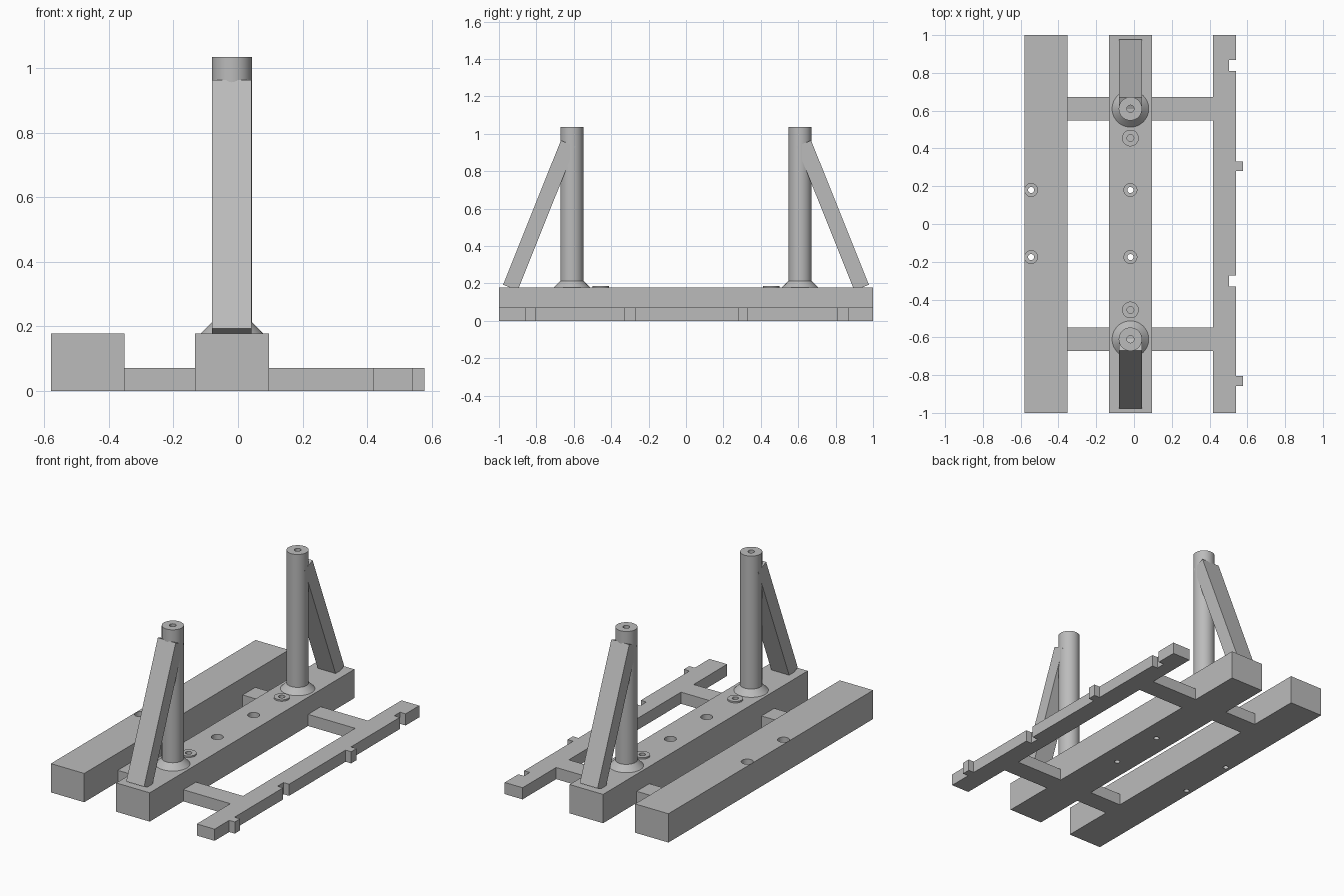
import bpy
import bmesh
from math import cos, sin, tau, radians, atan2
from mathutils import Matrix, Vector

old = bpy.data.objects.get("Cube")
if old:
    bpy.data.objects.remove(old, do_unlink=True)

grey = bpy.data.materials.new("plain_grey")
grey.use_nodes = True
COLOUR = (0.5, 0.5, 0.5, 1)
grey.diffuse_color = COLOUR
grey.node_tree.nodes["Principled BSDF"].inputs["Base Color"].default_value = COLOUR

BEAM_TOP, RAIL_TOP, MID_X = 0.178, 0.072, -0.019
SEGMENTS = 48


def finish(name, bm):
    bmesh.ops.recalc_face_normals(bm, faces=bm.faces[:])
    mesh = bpy.data.meshes.new(name)
    bm.to_mesh(mesh)
    bm.free()
    mesh.materials.append(grey)
    obj = bpy.data.objects.new(name, mesh)
    bpy.context.collection.objects.link(obj)
    return obj


def select(obj):
    bpy.ops.object.select_all(action="DESELECT")
    obj.select_set(True)
    bpy.context.view_layer.objects.active = obj


def smooth(obj):
    select(obj)
    bpy.ops.object.shade_smooth_by_angle(angle=radians(30))


def prism(name, outline, offset):
    """Extrude a closed outline along an offset."""
    bm = bmesh.new()
    face = bm.faces.new([bm.verts.new(p) for p in outline])
    new = bmesh.ops.extrude_face_region(bm, geom=[face])["geom"]
    bmesh.ops.translate(bm, vec=offset,
                        verts=[v for v in new if isinstance(v, bmesh.types.BMVert)])
    # The starting face is kept as the closing cap
    if not face.is_valid or len(bm.faces) < len(outline) + 2:
        bm.faces.new([v for v in bm.verts][:len(outline)])
    return finish(name, bm)


def box(name, x0, x1, y0, y1, top):
    return prism(name, [(x0, y0, 0), (x1, y0, 0), (x1, y1, 0), (x0, y1, 0)], (0, 0, top))


def lathe(name, profile, x, y):
    """Revolve (radius, z) points about a vertical axis."""
    bm = bmesh.new()
    rings = []
    for r, z in profile:
        steps = SEGMENTS if r else 1
        rings.append([bm.verts.new((x + r * cos(tau * i / SEGMENTS),
                                    y + r * sin(tau * i / SEGMENTS), z)) for i in range(steps)])
    for a, b in zip(rings, rings[1:]):
        for i in range(SEGMENTS):
            j = (i + 1) % SEGMENTS
            quad = [a[i % len(a)], a[j % len(a)], b[j % len(b)], b[i % len(b)]]
            bm.faces.new(list(dict.fromkeys(quad)))
    return finish(name, bm)


def cut(obj, profile, x, y):
    """Bore a revolved hole into a part."""
    cutter = lathe("hole_cutter", profile, x, y)
    cutter.hide_render = True
    mod = obj.modifiers.new("hole", "BOOLEAN")
    mod.operation, mod.solver, mod.object = "DIFFERENCE", "EXACT", cutter
    select(obj)
    bpy.ops.object.modifier_apply(modifier=mod.name)
    bpy.data.objects.remove(cutter, do_unlink=True)


# Two heavy beams with counterbored through holes
side_beam = box("side_beam", -0.58, -0.352, -1, 1, BEAM_TOP)
middle_beam = box("middle_beam", -0.133, 0.096, -1, 1, BEAM_TOP)
counterbore = [(0, -0.05), (0.016, -0.05), (0.016, 0.08), (0.034, 0.08), (0.034, 0.25), (0, 0.25)]
blind = [(0, 0.1), (0.018, 0.1), (0.018, 0.25), (0, 0.25)]
for beam, x in ((side_beam, -0.545), (middle_beam, MID_X)):
    for y in (-0.175, 0.18):
        cut(beam, counterbore, x, y)
for y in (-0.455, 0.455):
    cut(middle_beam, blind, MID_X, y)
for beam in (side_beam, middle_beam):
    smooth(beam)

# Thin outer rail with alternating notches and tabs
INNER, EDGE, NOTCH, TAB = 0.418, 0.54, 0.502, 0.578
outline = [(INNER, -1), (EDGE, -1)]
for y0, y1, x in ((-0.857, -0.805, TAB), (-0.33, -0.272, NOTCH),
                  (0.28, 0.332, TAB), (0.81, 0.867, NOTCH)):
    outline += [(EDGE, y0), (x, y0), (x, y1), (EDGE, y1)]
outline += [(EDGE, 1), (INNER, 1)]
prism("outer_rail", [(x, y, 0) for x, y in outline], (0, 0, RAIL_TOP))

for side, end in ((-1, "front"), (1, "back")):
    # Cross bars joining beams and rail
    y0, y1 = sorted((side * 0.548, side * 0.672))
    box(end + "_inner_cross_bar", -0.352, -0.133, y0, y1, RAIL_TOP)
    box(end + "_outer_cross_bar", 0.096, INNER, y0, y1, RAIL_TOP)

    # Post with flared foot and bored top
    smooth(lathe(end + "_post", [(0, BEAM_TOP), (0.097, BEAM_TOP), (0.062, 0.213), (0.062, 1.035),
                                 (0.019, 1.035), (0.019, 0.94), (0, 0.94)], MID_X, side * 0.61))

    # Low washer around the blind hole
    smooth(lathe(end + "_washer", [(0.018, BEAM_TOP), (0.044, BEAM_TOP), (0.044, 0.187),
                                   (0.018, 0.187), (0.018, BEAM_TOP)], MID_X, side * 0.455))

    # Slanted square-cut brace leaning on the post
    low, high = Vector((0, 0.978, 0.193)), Vector((0, 0.669, 0.964))
    along = (high - low).normalized()
    across = Vector((0, -along.z, along.y)) * 0.084
    corners = [low, high, high + across, low + across]
    prism(end + "_brace", [(MID_X - 0.061, side * p.y, p.z) for p in corners], (0.122, 0, 0))
